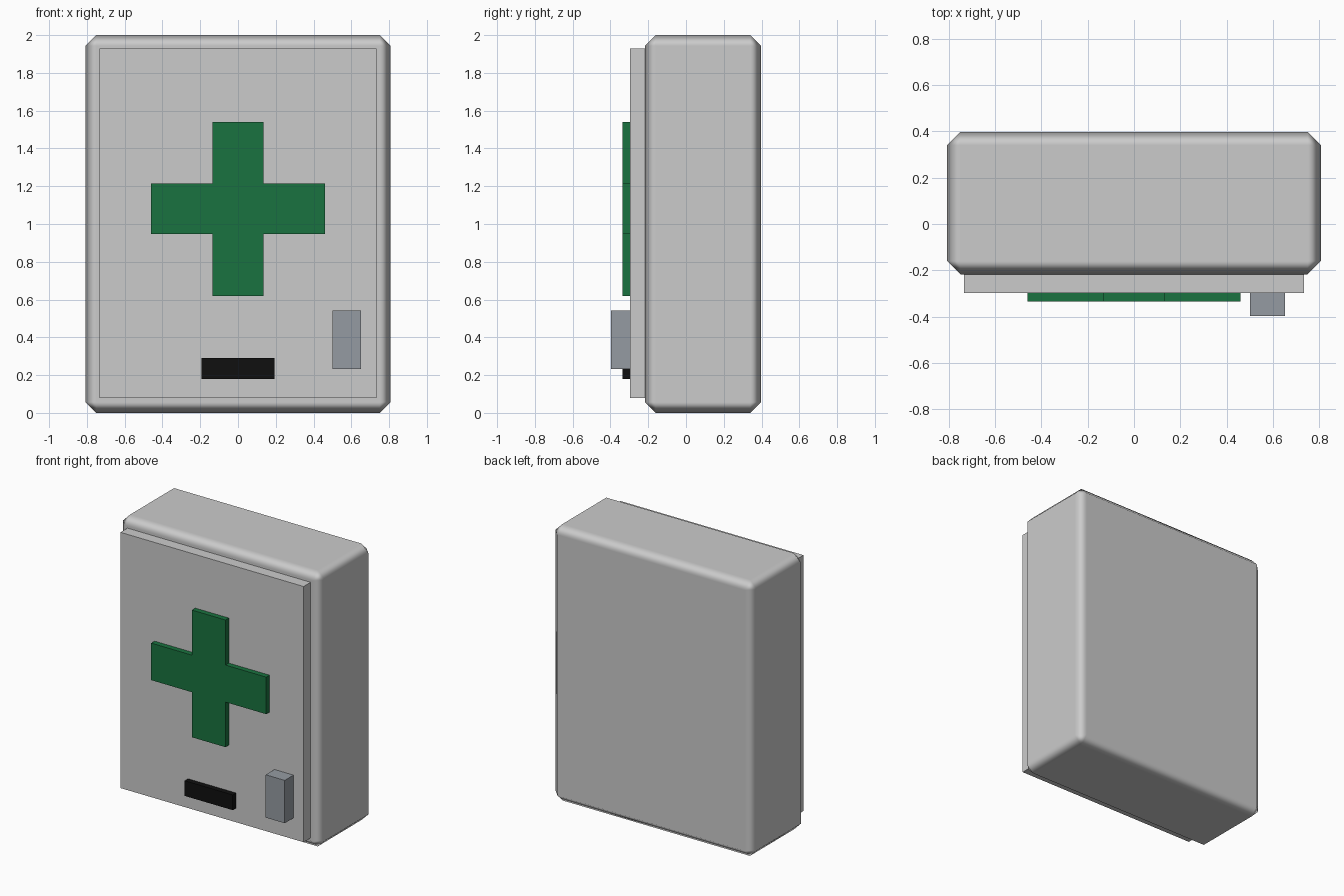
import bpy, bmesh, math

if "Cube" in bpy.data.objects:
    bpy.data.objects.remove(bpy.data.objects["Cube"])


def material(name, rgb):
    m = bpy.data.materials.new(name)
    m.diffuse_color = (*rgb, 1)
    m.use_nodes = True
    m.node_tree.nodes["Principled BSDF"].inputs["Base Color"].default_value = m.diffuse_color
    return m


def prism(name, outline, y0, y1, mat=None):
    """Extrude an x-z outline from y0 (front) to y1 (back)."""
    bm = bmesh.new()
    face = bm.faces.new([bm.verts.new((x, y0, z)) for x, z in outline])
    ext = bmesh.ops.extrude_face_region(bm, geom=[face])
    verts = [g for g in ext["geom"] if isinstance(g, bmesh.types.BMVert)]
    bmesh.ops.translate(bm, verts=verts, vec=(0, y1 - y0, 0))
    bmesh.ops.recalc_face_normals(bm, faces=bm.faces)
    mesh = bpy.data.meshes.new(name)
    bm.to_mesh(mesh)
    bm.free()
    ob = bpy.data.objects.new(name, mesh)
    bpy.context.collection.objects.link(ob)
    if mat:
        mesh.materials.append(mat)
    return ob


def box(name, x0, x1, y0, y1, z0, z1, mat=None):
    return prism(name, [(x0, z0), (x1, z0), (x1, z1), (x0, z1)], y0, y1, mat)


green = material("green", (0.01, 0.17, 0.05))
black = material("black", (0.005, 0.005, 0.005))
steel = material("steel", (0.30, 0.33, 0.36))

# Cabinet body with chamfered, softly shaded edges
body = box("cabinet_body", -0.807, 0.807, -0.217, 0.397, 0, 2)
for p in body.data.polygons:
    p.use_smooth = True
bevel = body.modifiers.new("chamfer", "BEVEL")
bevel.width = 0.057
bevel.segments = 1
bevel.harden_normals = True

# Door panel
box("door", -0.733, 0.733, -0.297, -0.217, 0.078, 1.928)

# Raised cross: one arm outline turned four times
a, r, cz = 0.134, 0.46, 1.08
cross = []
for i in range(4):
    c, s = round(math.cos(i * math.pi / 2)), round(math.sin(i * math.pi / 2))
    cross += [(c * x - s * z, cz + s * x + c * z)
              for x, z in ((a, -a), (r, -a), (r, a))]
prism("cross_emblem", cross, -0.335, -0.297, green)

# Label plate and latch
box("label_plate", -0.192, 0.192, -0.335, -0.297, 0.18, 0.29, black)
box("latch", 0.50, 0.652, -0.397, -0.297, 0.232, 0.542, steel)
